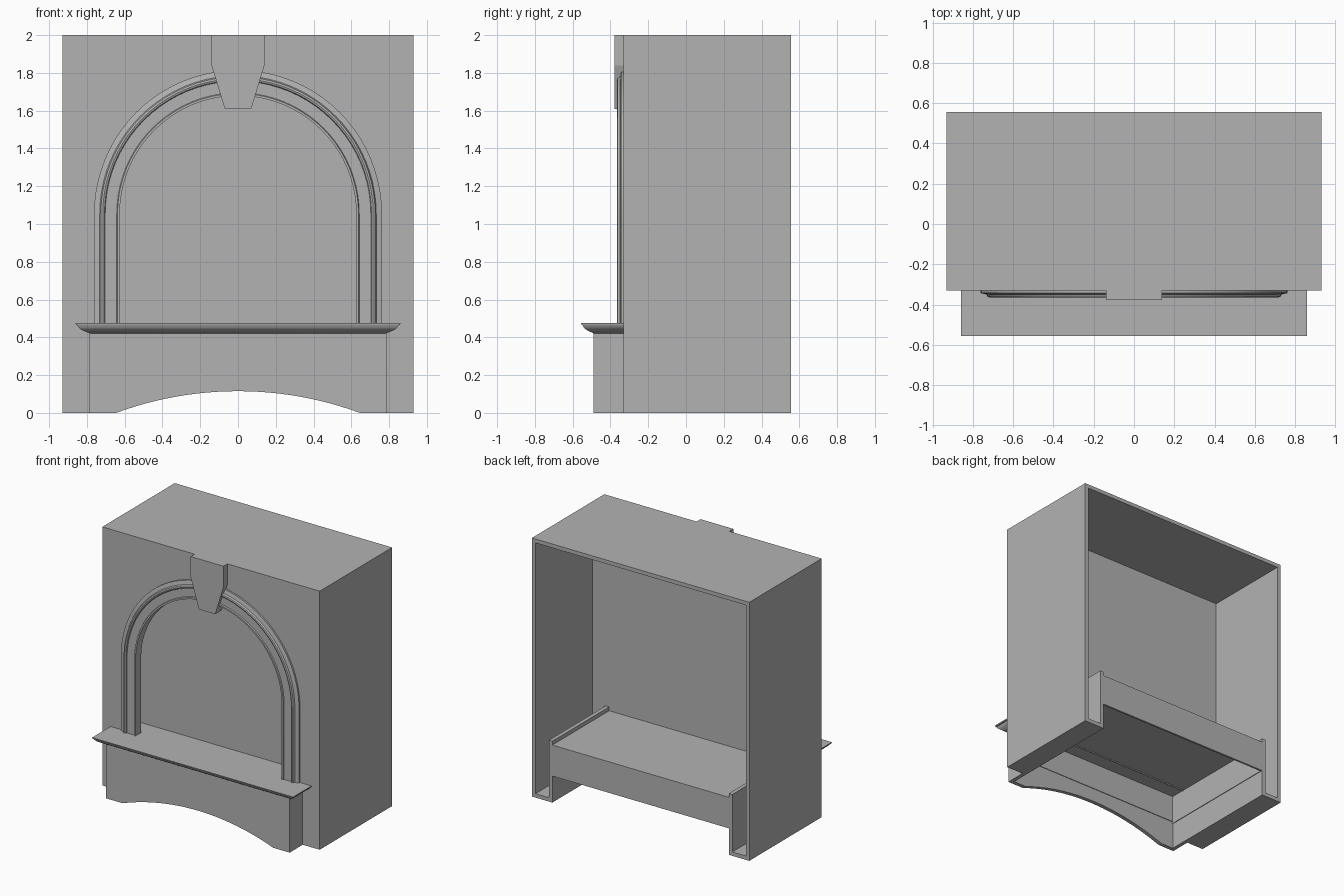
import bpy, bmesh, math

cube = bpy.data.objects.get("Cube")
if cube:
    bpy.data.objects.remove(cube, do_unlink=True)

grey = bpy.data.materials.new("stone_grey")
grey.use_nodes = True
grey.diffuse_color = (0.45, 0.45, 0.45, 1)
grey.node_tree.nodes["Principled BSDF"].inputs["Base Color"].default_value = (0.45, 0.45, 0.45, 1)


def finish(name, bm, smooth=False):
    bmesh.ops.recalc_face_normals(bm, faces=bm.faces)
    mesh = bpy.data.meshes.new(name)
    bm.to_mesh(mesh)
    bm.free()
    obj = bpy.data.objects.new(name, mesh)
    bpy.context.collection.objects.link(obj)
    mesh.materials.append(grey)
    if smooth:
        bpy.ops.object.select_all(action='DESELECT')
        obj.select_set(True)
        bpy.context.view_layer.objects.active = obj
        bpy.ops.object.shade_smooth_by_angle(angle=math.radians(30))
    return obj


def slab(name, outline, y0, y1):
    """Extrude an x-z outline from y0 to y1."""
    bm = bmesh.new()
    face = bm.faces.new([bm.verts.new((x, y0, z)) for x, z in outline])
    new = bmesh.ops.extrude_face_region(bm, geom=[face])["geom"]
    bmesh.ops.translate(bm, vec=(0, y1 - y0, 0),
                        verts=[v for v in new if isinstance(v, bmesh.types.BMVert)])
    return finish(name, bm)


def box(name, x0, x1, y0, y1, z0, z1):
    return slab(name, [(x0, z0), (x1, z0), (x1, z1), (x0, z1)], y0, y1)


def pair(name, x0, x1, *rest):
    """The same box on both sides."""
    box("left_" + name, x0, x1, *rest)
    box("right_" + name, -x1, -x0, *rest)


def arch(r, steps=40):
    """Points of the round-topped opening, from right foot to left foot."""
    arc = [(-r * math.cos(math.pi * i / steps), SPRING + r * math.sin(math.pi * i / steps))
           for i in range(steps + 1)]
    return [(-r, SHELF)] + arc + [(r, SHELF)]


W, FRONT, BACK, TOP, T = 0.93, -0.33, 0.555, 2.0, 0.03
HEARTH, HEARTH_FRONT, SHELF = 0.785, -0.49, 0.475
SPRING, INNER = 1.053, -0.14
INSIDE = HEARTH - T

# Front wall with the arched opening
half = [(W, SHELF - 0.475), (W, TOP), (-W, TOP), (-W, 0), (-INSIDE, 0), (-INSIDE, SHELF)]
slab("front_wall", half + arch(0.635) + [(INSIDE, SHELF), (INSIDE, 0)], FRONT, FRONT + T)

# Outer shell, open at the back
pair("side_wall", W - T, W, FRONT, BACK, 0, TOP)
box("top_panel", -W, W, FRONT, BACK, TOP - T, TOP)
pair("channel_floor", INSIDE, W, FRONT, BACK, 0, T)
pair("channel_wall", INSIDE, HEARTH, HEARTH_FRONT, BACK, 0, SHELF)

# Recessed panel behind the opening, and the ledge in front of it
box("inner_panel", -W + T, W - T, INNER - 0.015, INNER, SHELF - T, TOP - T)
pair("channel_end", HEARTH, W - T, INNER - 0.015, INNER, T, SHELF - T)
box("inner_ledge", -W + T, W - T, FRONT, INNER, SHELF - T, SHELF)

# Raised floor with its hanging skirt
box("raised_floor", -INSIDE, INSIDE, HEARTH_FRONT + T, BACK, 0.43, 0.445)
box("back_skirt", -INSIDE, INSIDE, BACK - 0.015, BACK, 0.205, 0.445)
box("front_skirt", -INSIDE, INSIDE, HEARTH_FRONT + T, HEARTH_FRONT + T + 0.005, 0.22, 0.445)
pair("side_skirt", INSIDE - 0.005, INSIDE, HEARTH_FRONT + T, BACK, 0.205, 0.445)

# Hearth front with a shallow arc cut from its foot
c, h = 0.645, 0.115
radius = (c * c + h * h) / (2 * h)
a = math.asin(c / radius)
arc = [(radius * math.sin(a - 2 * a * i / 24), h - radius + radius * math.cos(a - 2 * a * i / 24))
       for i in range(25)]
slab("hearth_front", [(HEARTH, 0), (HEARTH, 0.45), (-HEARTH, 0.45), (-HEARTH, 0)] + arc[::-1],
     HEARTH_FRONT, HEARTH_FRONT + T)

# Shelf with a moulded edge on three sides: (overhang, height)
bm = bmesh.new()
rings = []
for out, z in [(0, 0.42), (0.006, 0.425), (0.016, 0.428), (0.03, 0.434), (0.045, 0.443),
               (0.056, 0.453), (0.061, 0.464), (0.068, 0.466), (0.07, SHELF)]:
    x, y = HEARTH + out, HEARTH_FRONT - out * 0.065 / 0.07
    x += out * 0.07
    rings.append([bm.verts.new(p) for p in
                  [(x, FRONT, z), (x, y, z), (-x, y, z), (-x, FRONT, z)]])
for lo, hi in zip(rings, rings[1:]):
    for i in range(4):
        j = (i + 1) % 4
        bm.faces.new([lo[i], lo[j], hi[j], hi[i]])
bm.faces.new(rings[-1])
finish("shelf", bm, smooth=True)

# Moulded arch trim: cross-section (radius, y) swept along the arch
section = [(0.762, FRONT), (0.762, -0.343), (0.732, -0.35), (0.726, -0.362), (0.716, -0.365),
           (0.707, -0.362), (0.703, -0.352), (0.642, -0.352), (0.638, -0.36), (0.626, -0.36),
           (0.626, -0.29), (0.64, -0.29)]
bm = bmesh.new()
rows = [[bm.verts.new((x, y, z)) for x, z in arch(r)] for r, y in section]
for i, row in enumerate(rows):
    nxt = rows[(i + 1) % len(rows)]
    for k in range(len(row) - 1):
        bm.faces.new([row[k], row[k + 1], nxt[k + 1], nxt[k]])
finish("arch_trim", bm, smooth=True)

# Keystone
slab("keystone", [(-0.07, 1.61), (0.07, 1.61), (0.14, 1.84), (0.14, TOP), (-0.14, TOP), (-0.14, 1.84)],
     -0.378, FRONT + T)
